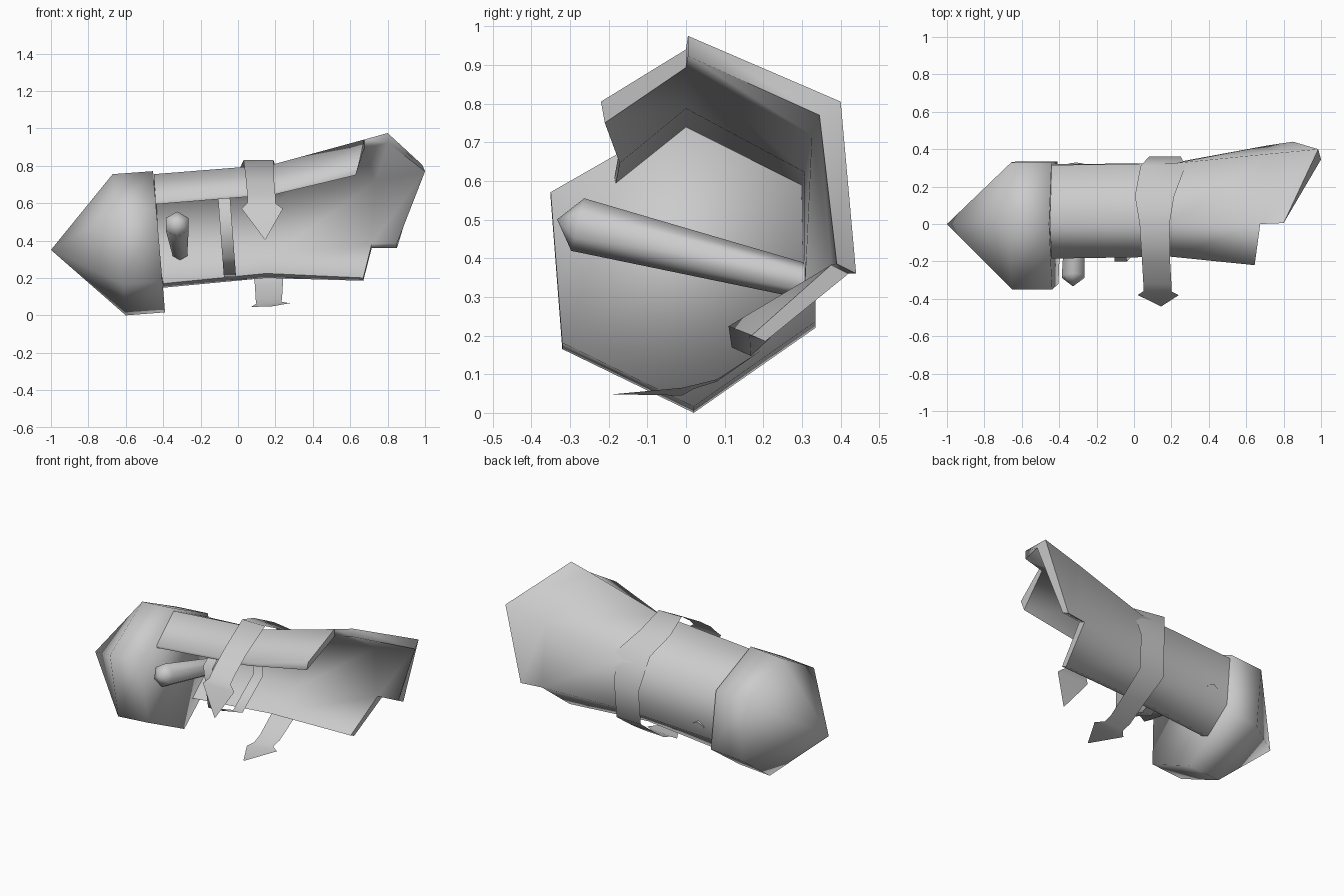
import bpy, bmesh, math
from mathutils import Vector

if "Cube" in bpy.data.objects:
    bpy.data.objects.remove(bpy.data.objects["Cube"])

grey = bpy.data.materials.new("plain grey")
grey.diffuse_color = (0.6, 0.6, 0.6, 1)
grey.use_nodes = True
grey.node_tree.nodes["Principled BSDF"].inputs["Base Color"].default_value = grey.diffuse_color


def make(name, verts, faces, angle=None):
    me = bpy.data.meshes.new(name)
    me.from_pydata([Vector(v) for v in verts], [], faces)
    bm = bmesh.new()
    bm.from_mesh(me)
    bmesh.ops.recalc_face_normals(bm, faces=bm.faces)
    bm.to_mesh(me)
    bm.free()
    me.materials.append(grey)
    ob = bpy.data.objects.new(name, me)
    bpy.context.collection.objects.link(ob)
    me.shade_smooth()
    if angle:
        me.set_sharp_from_angle(angle=math.radians(angle))
    return ob


def quads(rows, cols, close=False):
    return [(r * cols + c, r * cols + (c + 1) % cols,
             (r + 1) * cols + (c + 1) % cols, (r + 1) * cols + c)
            for r in range(rows - 1) for c in range(cols if close else cols - 1)]


# nose cone: six-sided, with a short collar and a closed back, soft shading
hexagon = [(0.02, 0.0), (-0.32, 0.165), (-0.35, 0.555),
           (0.0, 0.755), (0.33, 0.6), (0.335, 0.22)]
front_ring = [(-0.6 - 0.093 * z, y, z) for y, z in hexagon]
back_ring = [(-0.39 - 0.085 * z, y, z + 0.016) for y, z in hexagon]
make("nose_cone", front_ring + back_ring + [(-1, 0, 0.35)],
     quads(2, 6, True) + [(i, (i + 1) % 6, 12) for i in range(6)] + [tuple(range(6, 12))])

# broken tube: five long ridges, each with neck, waist, notch and flared end
ridges = [
    [(-0.44, -0.185, 0.61), (0.2, -0.175, 0.665), (0.645, -0.22, 0.805)],
    [(-0.45, 0.0, 0.755), (0.18, 0.0, 0.805), (0.675, 0.0, 0.94), (0.8, 0.005, 0.975)],
    [(-0.44, 0.315, 0.6), (0.22, 0.325, 0.635), (0.72, 0.375, 0.75), (0.985, 0.4, 0.805)],
    [(-0.42, 0.32, 0.29), (0.2, 0.325, 0.32), (0.715, 0.42, 0.36), (0.85, 0.44, 0.36)],
    [(-0.4, 0.168, 0.148), (0.15, 0.165, 0.2), (0.67, 0.205, 0.185)]]
# inner wall: offset per ridge (x, y, z), growing from the neck to the flared end
inset = [(-0.015, 0.01, -0.055), (0.0, 0.0, -0.052), (0.015, -0.055, -0.035),
         (0.0, -0.05, 0.025), (0.0, -0.05, 0.022)]
grow = [(0.3, 0.35, 1.0)] + [(0.3, 0.35, 0.9, 1.0)] * 3 + [(1.0, 1.1, 0.7)]
verts, index = [], {}
for r, line in enumerate(ridges):
    for c, p in enumerate(line):
        index[r, c] = len(verts)
        verts += [Vector(p), Vector(p) + grow[r][c] * Vector(inset[r])]
faces, border = [], {}
for r in range(4):
    for c in range(3):
        keys = [(r, c), (r, c + 1), (r + 1, c + 1), (r + 1, c)]
        if all(k in index for k in keys):
            f = [index[k] for k in keys]
            faces += [tuple(f), tuple(i + 1 for i in reversed(f))]
            for a, b in zip(f, f[1:] + f[:1]):
                border[frozenset((a, b))] = border.get(frozenset((a, b)), 0) + 1
for edge, count in border.items():
    if count == 1:
        a, b = edge
        faces.append((a, b, b + 1, a + 1))
make("broken_tube", verts, faces, angle=70)

# thin hoop inside the tube, its front side showing through the gap
hoop = [(-0.2, 0.575), (0.01, 0.73), (0.285, 0.6), (0.28, 0.35), (0.06, 0.205), (-0.18, 0.31)]
make("inner_hoop",
     [(x - 0.075 * (z - 0.2), y, z) for x in (-0.075, -0.01) for y, z in hoop],
     quads(2, 6, True))

# strap draped over the tube: y, z, centre x, half width, sideways tilt
path = [(-0.44, 0.405, 0.145, 0.002, 0), (-0.38, 0.57, 0.13, 0.11, 0),
        (-0.36, 0.6, 0.125, 0.075, 0), (-0.32, 0.64, 0.125, 0.075, 0),
        (-0.2, 0.72, 0.118, 0.075, 0), (0.0, 0.83, 0.11, 0.08, 0),
        (0.15, 0.765, 0.11, 0.105, -0.01), (0.31, 0.68, 0.155, 0.12, -0.015),
        (0.36, 0.48, 0.165, 0.085, 0),
        (0.345, 0.27, 0.16, 0.085, 0), (0.2, 0.165, 0.165, 0.075, 0),
        (0.08, 0.084, 0.165, 0.07, 0.003), (0.02, 0.067, 0.165, 0.067, 0.005),
        (-0.01, 0.055, 0.175, 0.105, 0.01), (-0.19, 0.048, 0.175, 0.004, 0)]
make("strap", [(x + s * w, y, z + s * t) for y, z, x, w, t in path for s in (-1, 1)],
     quads(len(path), 2))

# peg driven through the back wall, pointed at the front
start, end = Vector((-0.325, -0.28, 0.487)), Vector((-0.31, 0.318, 0.338))
axis = (end - start).normalized()
side = Vector((1, 0, 0))
up = side.cross(axis).normalized()
ring = [math.radians(60 * i + 30) for i in range(6)]
verts = [c + r * (math.cos(a) * side + math.sin(a) * up)
         for c, r in ((start, 0.07), (end, 0.045)) for a in ring]
make("peg", verts + [start - axis * 0.055],
     quads(2, 6, True) + [(i, (i + 1) % 6, 12) for i in range(6)] + [tuple(range(6, 12))],
     angle=65)
